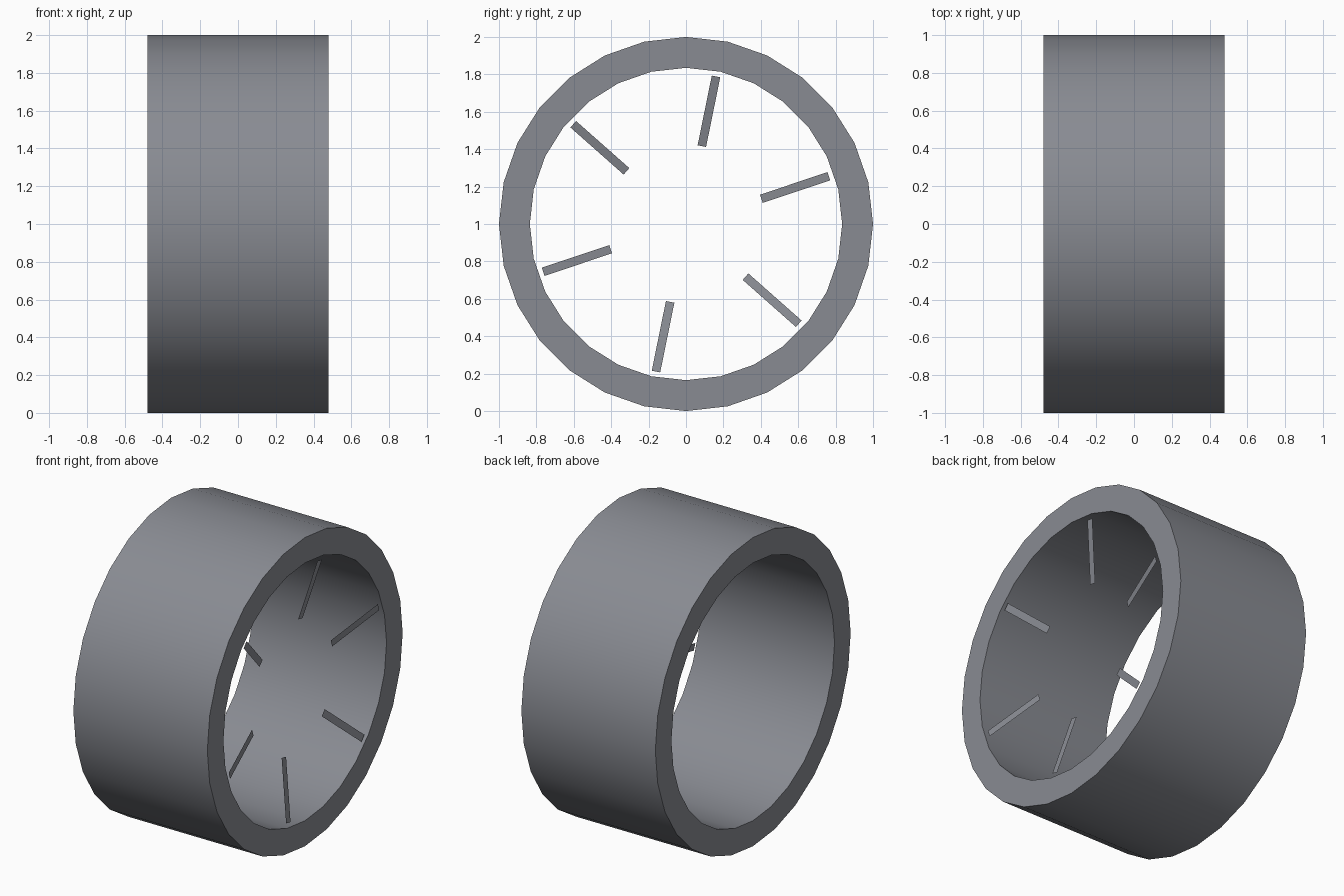
import bpy
import bmesh
from math import sin, cos, pi, radians
from mathutils import Matrix, Vector

if "Cube" in bpy.data.objects:
    bpy.data.objects.remove(bpy.data.objects["Cube"])

SIDES = 28
CENTRE = Vector((0, 0, 1))

# Dark bluish grey
steel = bpy.data.materials.new("dark_grey")
steel.diffuse_color = (0.25, 0.26, 0.29, 1)
steel.use_nodes = True
steel.node_tree.nodes["Principled BSDF"].inputs["Base Color"].default_value = steel.diffuse_color


def add_object(name, bm):
    mesh = bpy.data.meshes.new(name)
    bm.to_mesh(mesh)
    bm.free()
    mesh.materials.append(steel)
    obj = bpy.data.objects.new(name, mesh)
    obj.location = CENTRE
    bpy.context.collection.objects.link(obj)
    return obj


# Hollow ring: rectangular section swept about the x axis
bm = bmesh.new()
section = [(0.48, 1.0), (0.48, 0.835), (-0.48, 0.835), (-0.48, 1.0)]
loops = []
for i in range(SIDES):
    a = 2 * pi * i / SIDES
    loops.append([bm.verts.new((x, r * cos(a), r * sin(a))) for x, r in section])
for i in range(SIDES):
    p, q = loops[i], loops[(i + 1) % SIDES]
    for j in range(4):
        k = (j + 1) % 4
        bm.faces.new((p[j], p[k], q[k], q[j]))
bmesh.ops.recalc_face_normals(bm, faces=bm.faces)
ring = add_object("outer_ring", bm)
bpy.context.view_layer.objects.active = ring
ring.select_set(True)
bpy.ops.object.shade_smooth_by_angle(angle=radians(30))

# Six flat blades near the +x opening, leaning inward toward the axis
W = 0.023
blade = [(0.388, 0.425, -W), (0.473, 0.805, -W), (0.473, 0.805, W), (0.388, 0.425, W)]
for n in range(6):
    turn = Matrix.Rotation(radians(18.5 + 60 * n), 4, 'X')
    bm = bmesh.new()
    bm.faces.new([bm.verts.new(turn @ Vector(c)) for c in blade])
    add_object(f"blade_{n + 1}", bm)
